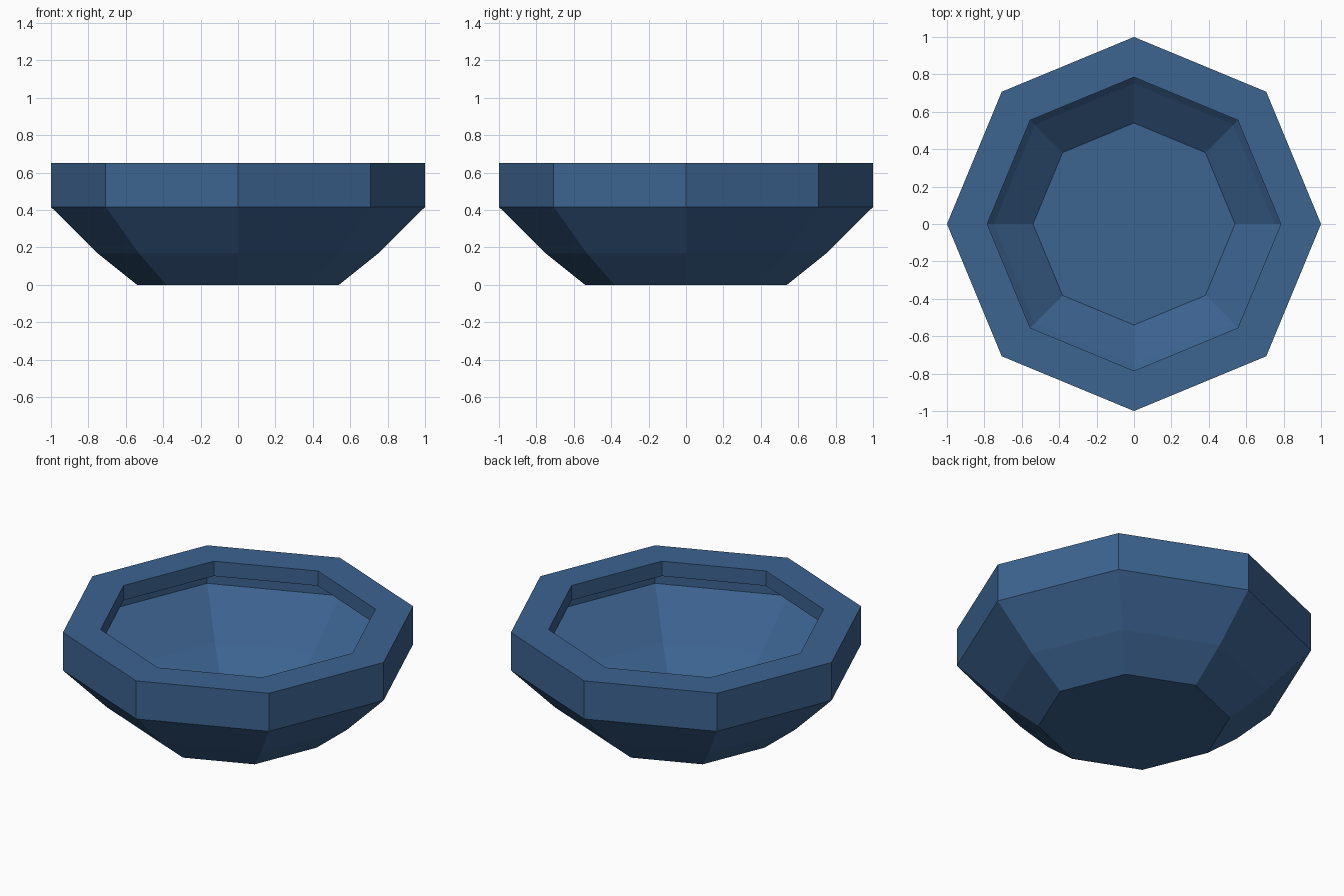
import bpy, bmesh, math

if "Cube" in bpy.data.objects:
    bpy.data.objects.remove(bpy.data.objects["Cube"])

SIDES = 8
# Thin-walled bowl profile (radius, height): base, flared sides, upright wall, rim, hanging lip
PROFILE = [(0.54, 0.0), (0.75, 0.168), (1.0, 0.416), (1.0, 0.652), (0.785, 0.652), (0.785, 0.56)]

blue = bpy.data.materials.new("slate_blue")
blue.diffuse_color = (0.045, 0.125, 0.28, 1)
blue.use_nodes = True
blue.node_tree.nodes["Principled BSDF"].inputs["Base Color"].default_value = blue.diffuse_color

bm = bmesh.new()
rings = []
for r, z in PROFILE:
    rings.append([bm.verts.new((r * math.cos(2 * math.pi * i / SIDES),
                                r * math.sin(2 * math.pi * i / SIDES), z))
                  for i in range(SIDES)])

# Flat base
bm.faces.new(rings[0][::-1])

# Walls between neighbouring rings
for low, high in zip(rings, rings[1:]):
    for i in range(SIDES):
        j = (i + 1) % SIDES
        bm.faces.new((low[i], low[j], high[j], high[i]))

mesh = bpy.data.meshes.new("bowl")
bm.to_mesh(mesh)
bm.free()
mesh.materials.append(blue)
bowl = bpy.data.objects.new("bowl", mesh)
bpy.context.collection.objects.link(bowl)
